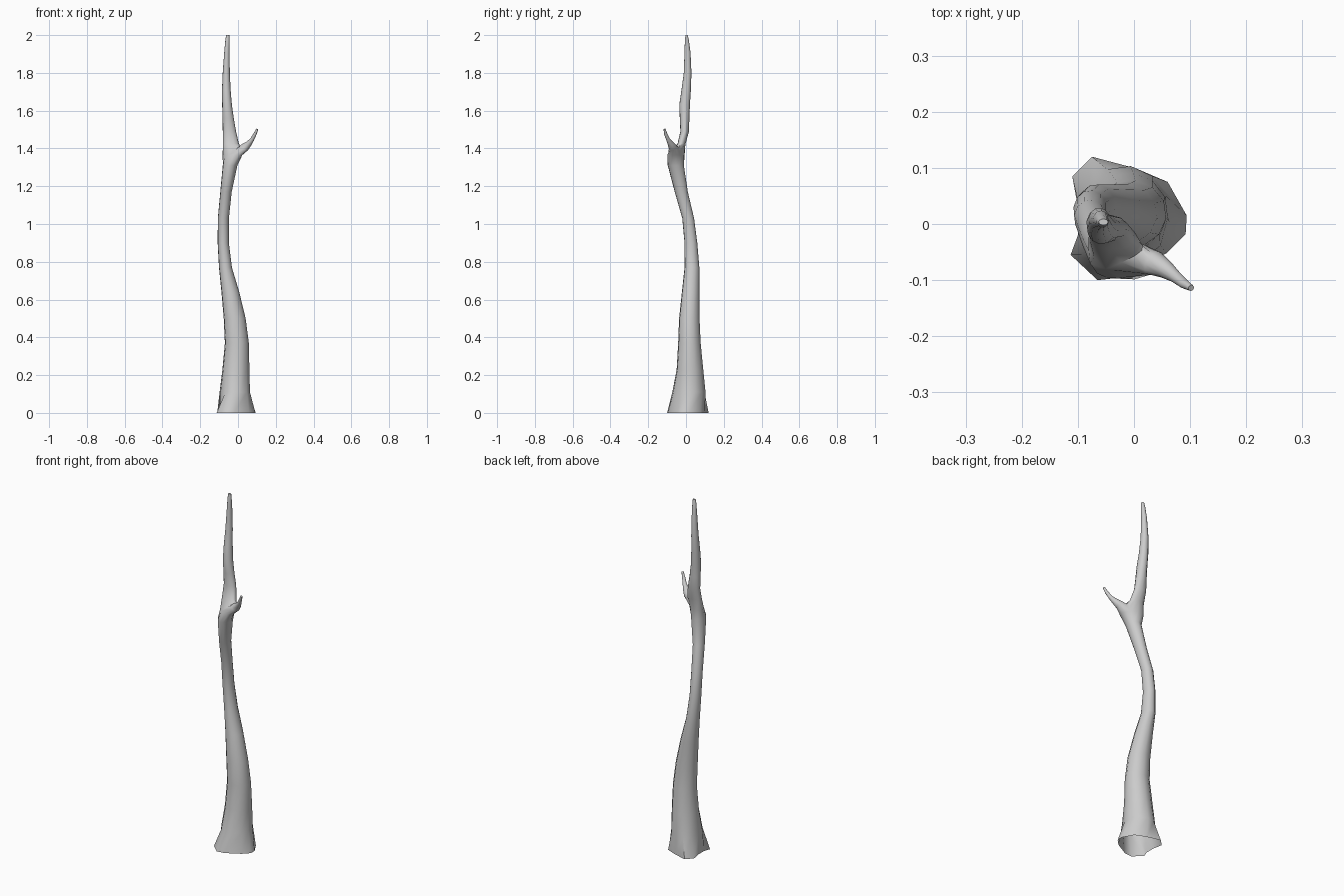
import bpy, bmesh, math
from mathutils import Vector

if "Cube" in bpy.data.objects:
    bpy.data.objects.remove(bpy.data.objects["Cube"])

N = 12
PHI = math.radians(-37.7)              # heading of the side branch
D = Vector((math.cos(PHI), math.sin(PHI), 0))
P = Vector((-D.y, D.x, 0))
bm = bmesh.new()


def flat_ring(z, x0, x1, y0, y1):
    """Horizontal oval fitted to the given x and y limits."""
    pts = []
    for i in range(N):
        a = PHI + i * math.tau / N
        pts.append(bm.verts.new(((x0 + x1) / 2 + (x1 - x0) / 2 * math.cos(a),
                                 (y0 + y1) / 2 + (y1 - y0) / 2 * math.sin(a), z)))
    return pts


def tilted_ring(c, axis, r):
    """Round ring square to the branch axis."""
    t = Vector(axis).normalized()
    u = P.cross(t).normalized()
    v = t.cross(u)
    return [bm.verts.new(Vector(c) + r * (u * math.cos(i * math.tau / N) + v * math.sin(i * math.tau / N)))
            for i in range(N)]


def loft(rings, cap=False):
    for a, b in zip(rings, rings[1:]):
        for i in range(N):
            j = (i + 1) % N
            bm.faces.new((a[i], a[j], b[j], b[i]))
    if cap:
        bm.faces.new(rings[-1])


# Irregular flared foot, left open underneath
foot = [(.058, -.052), (.092, -.018), (.094, .015), (.06, .075), (0, .1), (-.075, .12),
        (-.11, .085), (-.1, .03), (-.1, -.02), (-.113, -.055), (-.065, -.1), (-.02, -.095)]
base = [bm.verts.new((x, y, 0)) for x, y in foot]

# Lower trunk: z, x limits, y limits
lower = [(.11, -.098, .064, -.073, .104), (.23, -.083, .061, -.05, .092),
         (.37, -.070, .058, -.042, .078), (.50, -.076, .041, -.037, .072),
         (.64, -.088, .007, -.022, .071), (.77, -.101, -.032, -.008, .071),
         (.90, -.108, -.048, -.008, .060), (1.03, -.107, -.048, -.020, .043),
         (1.17, -.094, -.033, -.060, .010), (1.31, -.081, -.003, -.097, -.011)]

# Fork ring stretched towards the branch
fc = Vector((-.029, -.053, 1.365))
fork = [bm.verts.new(fc + .06 * math.cos(i * math.tau / N) * D + .035 * math.sin(i * math.tau / N) * P)
        for i in range(N)]
loft([base] + [flat_ring(*r) for r in lower] + [fork])

# Saddle over the crotch, running from fork vertex 3 to vertex 9
crotch = Vector((.014, -.047, 1.412))
mid = (fork[3].co + fork[9].co) / 2
saddle = {}
for k, i in enumerate((2, 1, 0, 11, 10), 1):
    saddle[i] = bm.verts.new(fork[3].co.lerp(fork[9].co, k / 6) + (crotch - mid) * math.sin(math.pi * k / 6))

# Upper trunk
main = [saddle.get(i, fork[i]) for i in range(N)]
upper = [(1.425, -.081, .005, -.045, -.002), (1.49, -.081, -.010, -.030, .016),
         (1.56, -.082, -.022, -.033, .018), (1.63, -.084, -.032, -.036, .021),
         (1.71, -.085, -.039, -.024, .026), (1.80, -.081, -.043, -.012, .029),
         (1.91, -.073, -.045, -.008, .024), (1.975, -.067, -.045, -.006, .015),
         (2.0, -.063, -.046, -.002, .009)]
loft([main] + [flat_ring(*r) for r in upper], cap=True)

# Side branch
root = [fork[i] if i in (9, 10, 11, 0, 1, 2, 3) else saddle[(6 - i) % N] for i in range(N)]
twig = [((.036, -.070, 1.406), (.8, -.5, .75), .023), ((.056, -.081, 1.424), (.7, -.5, .8), .0165),
        ((.074, -.094, 1.446), (.6, -.5, 1), .011), ((.090, -.107, 1.476), (.5, -.4, 1), .0085),
        ((.102, -.114, 1.502), (.5, -.3, 1), .0055)]
loft([root] + [tilted_ring(*t) for t in twig], cap=True)

bmesh.ops.recalc_face_normals(bm, faces=bm.faces)
mesh = bpy.data.meshes.new("tree_trunk")
bm.to_mesh(mesh)
bm.free()
trunk = bpy.data.objects.new("tree_trunk", mesh)
bpy.context.collection.objects.link(trunk)
bpy.context.view_layer.objects.active = trunk
trunk.select_set(True)
bpy.ops.object.shade_smooth_by_angle(angle=math.radians(50))
